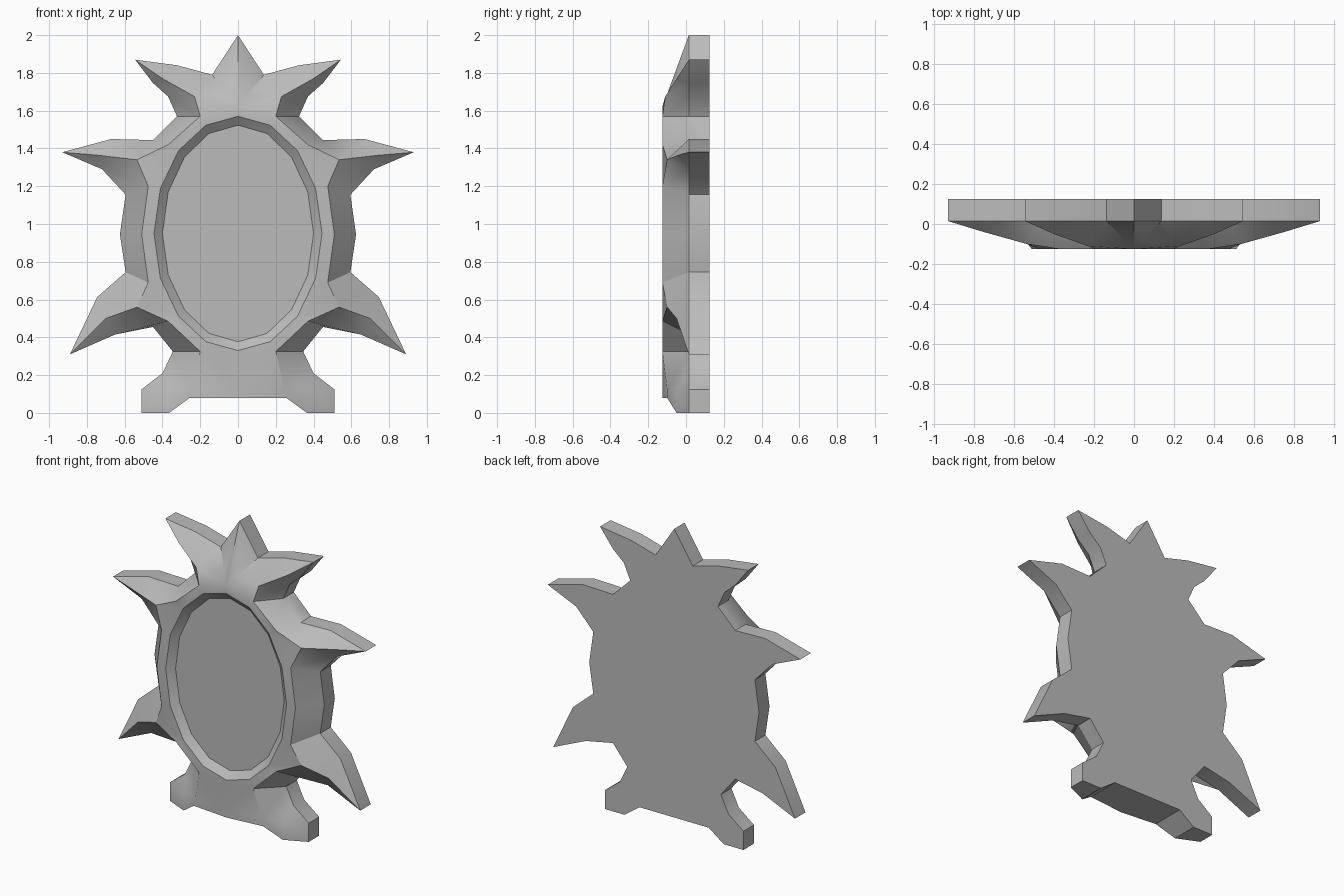
import bpy
import bmesh
import math

cube = bpy.data.objects.get("Cube")
if cube:
    bpy.data.objects.remove(cube, do_unlink=True)

FRONT = -0.125    # raised face
EDGE = 0.015      # front edge of the slab
BACK = 0.125
RECESS = -0.085   # sunken oval panel
CENTRE_Z = 0.95

stone = bpy.data.materials.new("stone_grey")
stone.use_nodes = True
grey = (0.5, 0.5, 0.5, 1)
stone.diffuse_color = grey
stone.node_tree.nodes["Principled BSDF"].inputs["Base Color"].default_value = grey


def oval(radius_x, radius_z, y):
    """Right half of a sixteen-sided oval, from top to bottom."""
    angles = [math.pi * i / 8 for i in range(9)]
    return [(radius_x * math.sin(a), y, CENTRE_Z + radius_z * math.cos(a)) for a in angles]


def build(name, faces):
    """Make an object from right-half faces, mirrored across the middle."""
    bm = bmesh.new()
    known = {}

    def vert(point):
        key = tuple(round(c, 4) for c in point)
        if key not in known:
            known[key] = bm.verts.new(key)
        return known[key]

    for face in faces:
        corners = list(dict.fromkeys(vert(p) for p in face))
        if len(corners) > 2:
            bm.faces.new(corners)
    bmesh.ops.mirror(bm, geom=bm.verts[:] + bm.edges[:] + bm.faces[:],
                     axis='X', merge_dist=0.0005)
    bmesh.ops.recalc_face_normals(bm, faces=bm.faces[:])
    mesh = bpy.data.meshes.new(name)
    bm.to_mesh(mesh)
    bm.free()
    mesh.materials.append(stone)
    obj = bpy.data.objects.new(name, mesh)
    bpy.context.collection.objects.link(obj)
    return obj


def strip(pairs):
    """Quads or triangles between neighbouring point pairs."""
    return [(a, c, d, b) for (a, b), (c, d) in zip(pairs, pairs[1:])]


def edge(x, z, y=EDGE):
    return (x, y, z)


def ridge(x, z, y=FRONT):
    return (x, y, z)


# Points where the raised face and the spike ridges run
crown = ridge(0, 1.62)
crown_valley = ridge(0.045, 1.68, -0.08)
horn_root = ridge(0.2, 1.57)
horn_inner = ridge(0.23, 1.675, -0.11)
horn_outer = ridge(0.4, 1.77, -0.05)
upper_shoulder = ridge(0.37, 1.42)
upper_root = ridge(0.535, 1.34, -0.1)
upper_ridge = ridge(0.75, 1.365, -0.04)
upper_waist = ridge(0.475, 1.2)
waist = ridge(0.51, 0.945)
lower_waist = ridge(0.475, 0.69)
lower_root = ridge(0.535, 0.56, -0.1)
lower_ridge = ridge(0.7, 0.5, -0.05)
lower_shoulder = ridge(0.37, 0.485)
neck = ridge(0.2, 0.325)
neck_middle = ridge(0, 0.325)
foot_inner = ridge(0.245, 0.125, -0.1)
foot_outer = ridge(0.365, 0.125, -0.05)
foot_middle = ridge(0, 0.125)

# Outline from top to bottom, each point paired with its ridge point
slope = [
    (edge(0, 2), crown),
    (edge(0.137, 1.79), crown_valley),
    (edge(0.32, 1.84), horn_inner),
    (edge(0.545, 1.87), horn_outer),
    (edge(0.45, 1.746), horn_outer),
    (edge(0.37, 1.675), horn_inner),
    (edge(0.323, 1.57), horn_root),
    (edge(0.45, 1.444), upper_shoulder),
    (edge(0.67, 1.45), upper_root),
    (edge(0.93, 1.38), upper_ridge),
    (edge(0.72, 1.29), upper_ridge),
    (edge(0.72, 1.29), upper_root),
    (edge(0.595, 1.155), upper_waist),
    (edge(0.625, 0.945), waist),
    (edge(0.595, 0.745), lower_waist),
    (edge(0.745, 0.614), lower_root),
    (edge(0.89, 0.31), lower_ridge),
    (edge(0.65, 0.415), lower_ridge),
    (edge(0.65, 0.415), lower_root),
    (edge(0.45, 0.455), lower_shoulder),
    (edge(0.345, 0.325), neck),
    (edge(0.4, 0.21), foot_inner),
    (edge(0.51, 0.125), foot_outer),
    (edge(0.51, 0), foot_outer),
    (edge(0.365, 0, -0.05), foot_outer),
    (edge(0.255, 0.08, -0.1), foot_inner),
    (edge(0, 0.08, FRONT), foot_middle),
]

# Raised face around the oval opening
rim = oval(0.445, 0.62, FRONT)
panel = oval(0.4, 0.573, RECESS)
raised = [
    (crown, rim[0]), (horn_root, rim[1]), (upper_shoulder, rim[2]),
    (upper_root, rim[2]), (upper_waist, rim[3]), (waist, rim[4]),
    (lower_waist, rim[5]), (lower_root, rim[6]), (lower_shoulder, rim[6]),
    (neck, rim[7]), (neck_middle, rim[8]),
]
extra = [
    (crown, crown_valley, horn_inner, horn_root),
    (neck, foot_inner, foot_middle, neck_middle),
]

# Side walls and flat back
outline = list(dict.fromkeys(pair[0] for pair in slope))
back = [(x, BACK, z) for x, y, z in outline]
walls = strip(list(zip(outline, back)))

frame = build("spiked_frame", strip(slope) + strip(raised) + extra
              + strip(list(zip(rim, panel))) + walls + [back])
oval_panel = build("oval_panel", [panel])

# The flat panel faces forward
for poly in oval_panel.data.polygons:
    if poly.normal.y > 0:
        poly.flip()

bpy.ops.object.select_all(action='DESELECT')
frame.select_set(True)
bpy.context.view_layer.objects.active = frame
bpy.ops.object.shade_smooth_by_angle(angle=math.radians(30))
